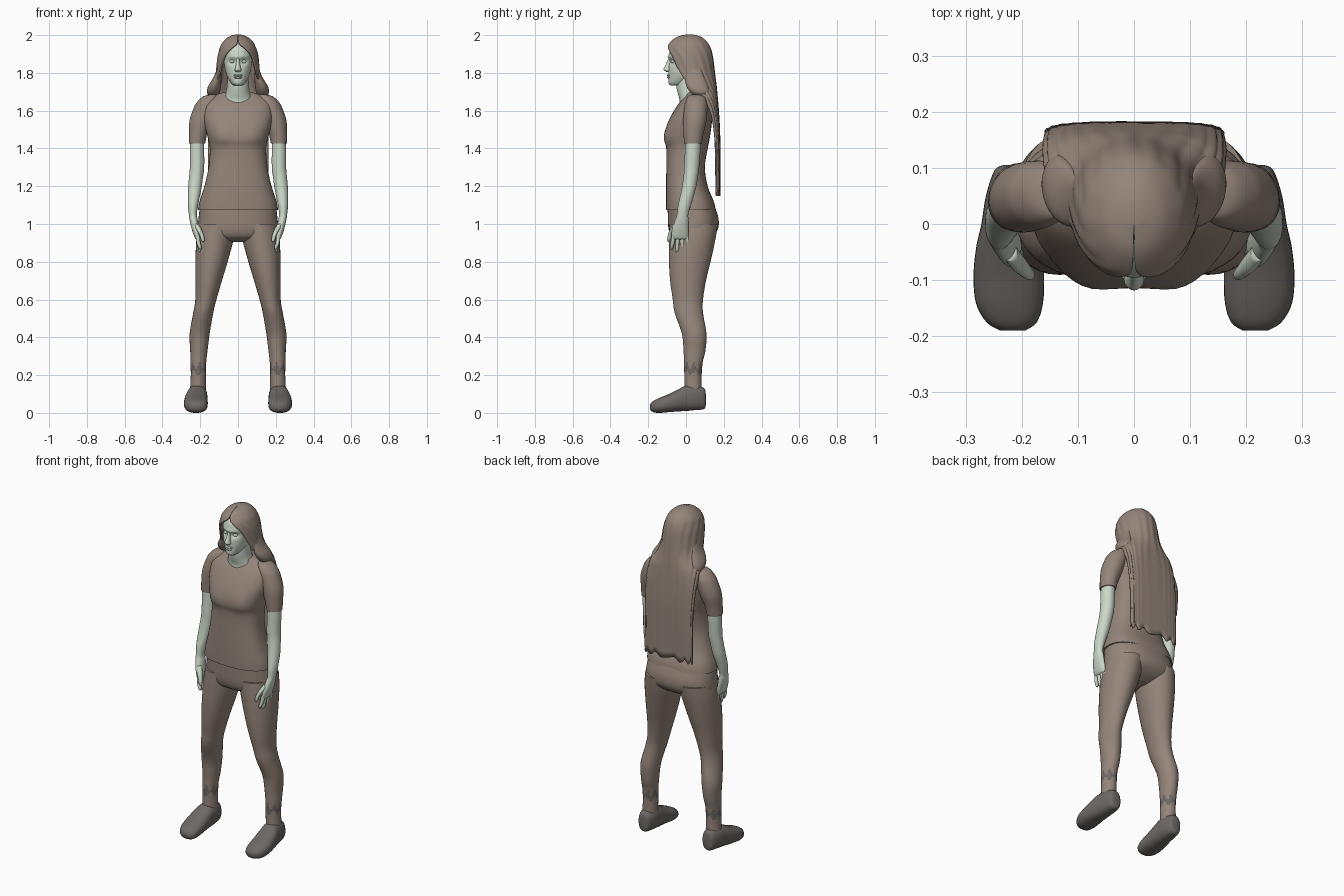
import bpy, bmesh, math
from mathutils import Vector


def material(name, rgb):
    m = bpy.data.materials.new(name)
    m.diffuse_color = (*rgb, 1)
    return m


CLOTH = material("warm brown", (0.30, 0.235, 0.195))
SKIN = material("pale green skin", (0.60, 0.68, 0.58))
DARK = material("dark grey", (0.155, 0.14, 0.13))


def smooth_rings(rings, steps):
    """Catmull-Rom interpolation between ring descriptions."""
    out, n = [], len(rings)
    for i in range(n - 1):
        a, b, c, d = (rings[max(0, min(n - 1, i + k))] for k in (-1, 0, 1, 2))
        for s in range(steps):
            t = s / steps
            out.append([0.5 * (2 * q + (r - p) * t + (2 * p - 5 * q + 4 * r - e) * t * t
                               + (3 * q - p - 3 * r + e) * t ** 3)
                        for p, q, r, e in zip(a, b, c, d)])
    return out + [list(rings[-1])]


def power(v, n):
    return math.copysign(abs(v) ** (2 / n), v)


def finish(name, bm, mats, mirror=False):
    bmesh.ops.recalc_face_normals(bm, faces=bm.faces)
    me = bpy.data.meshes.new(name)
    bm.to_mesh(me)
    bm.free()
    for m in mats:
        me.materials.append(m)
    ob = bpy.data.objects.new(name, me)
    bpy.context.collection.objects.link(ob)
    if mirror:
        ob.modifiers.new("mirror", 'MIRROR')
    return ob


def loft(name, rings, mats, mirror=False, axis='Z', n=2.0, segs=32, steps=4, rule=None, shape=None):
    """Closed skin over rings of (x, y, z, radius a, radius b)."""
    bm = bmesh.new()
    loops = []
    for x, y, z, a, b in smooth_rings(rings, steps):
        loop = []
        for k in range(segs):
            t = math.tau * k / segs
            u, v = max(a, 0.001) * power(math.cos(t), n), max(b, 0.001) * power(math.sin(t), n)
            loop.append(bm.verts.new((x + u, y + v, z) if axis == 'Z' else (x + u, y, z + v)))
        loops.append(loop)
    for lo, hi in zip(loops, loops[1:]):
        for k in range(segs):
            j = (k + 1) % segs
            bm.faces.new((lo[k], lo[j], hi[j], hi[k]))
    bm.faces.new(loops[0])
    bm.faces.new(loops[-1])
    if shape:
        for v in bm.verts:
            shape(v.co)
    if rule:
        for f in bm.faces:
            f.material_index = rule(f.calc_center_median())
    return finish(name, bm, mats, mirror)


def body(rows):
    """Centred rings from (z, half width, front y, back y)."""
    return [(0, (f + b) / 2, z, w, (b - f) / 2) for z, w, f, b in rows]


def ball(name, mat, centre, size, mirror=False):
    bm = bmesh.new()
    bmesh.ops.create_uvsphere(bm, u_segments=16, v_segments=10, radius=1)
    for v in bm.verts:
        v.co = Vector(centre) + Vector(c * s for c, s in zip(v.co, size))
    return finish(name, bm, [mat], mirror)


# Shirt
def bust(co):
    for s in (-1, 1):
        d = ((co.x - s * 0.085) / 0.055) ** 2 + ((co.z - 1.465) / 0.05) ** 2
        if co.y < 0:
            co.y -= 0.012 * math.exp(-d)


loft("shirt", body([
    (1.075, .212, -.105, .157), (1.12, .204, -.106, .147), (1.2, .178, -.106, .115),
    (1.3, .156, -.104, .10), (1.4, .149, -.104, .115), (1.45, .158, -.112, .125),
    (1.52, .176, -.102, .135), (1.58, .185, -.075, .14), (1.64, .18, -.037, .138),
    (1.675, .14, -.005, .13), (1.695, .085, .0, .115)]), [CLOTH], n=2.5, segs=48, shape=bust)
loft("sleeve", [
    (.13, .055, 1.685, .02, .03), (.145, .055, 1.675, .04, .045), (.158, .053, 1.65, .055, .056),
    (.17, .052, 1.62, .062, .061), (.195, .047, 1.55, .061, .062), (.211, .04, 1.48, .049, .053),
    (.217, .037, 1.425, .043, .047)], [CLOTH], True)

# Trousers with ragged dark sock bands
loft("hips", body([
    (1.1, .2, -.097, .15), (1.03, .209, -.096, .172), (.97, .211, -.092, .168),
    (.93, .18, -.075, .13), (.905, .05, -.03, .08)]), [CLOTH], n=2.3, segs=40)


def sock(c):
    t = math.atan2(c.y - .037, c.x - .21)
    return int(.212 + .012 * math.sin(5 * t) < c.z < .25 + .018 * math.sin(7 * t + 1))


loft("leg", [
    (.112, .04, 1.0, .097, .128), (.122, .033, .92, .099, .123), (.14, .02, .8, .085, .11),
    (.155, .011, .7, .07, .095), (.17, .01, .6, .056, .08), (.184, .015, .53, .053, .075),
    (.203, .043, .42, .053, .065), (.207, .045, .33, .046, .058), (.21, .039, .27, .042, .05),
    (.21, .037, .2, .04, .046), (.212, .037, .12, .042, .046)],
    [CLOTH, DARK], True, steps=6, segs=40, rule=sock)

# Shoes, lofted from heel to toe
loft("shoe", [(x, y, (lo + hi) / 2, w, (hi - lo) / 2) for y, x, w, lo, hi in [
    (.105, .213, .02, .04, .1), (.095, .213, .036, .02, .132), (.05, .214, .05, .015, .146),
    (0, .217, .055, .01, .145), (-.04, .221, .06, .008, .125), (-.09, .223, .063, .004, .1),
    (-.14, .222, .06, 0, .08), (-.175, .218, .045, .004, .062), (-.19, .216, .022, .018, .046)]],
    [DARK], True, axis='Y', n=2.4)

# Arms and hands
loft("arm", [
    (.215, .037, 1.46, .036, .04), (.217, .036, 1.4, .038, .041), (.217, .03, 1.3, .038, .04),
    (.222, .025, 1.25, .037, .038), (.23, .013, 1.18, .035, .037), (.238, -.008, 1.1, .027, .034),
    (.239, -.018, 1.05, .021, .03), (.234, -.022, 1.02, .022, .036), (.224, -.03, .97, .02, .044),
    (.215, -.032, .93, .015, .045), (.212, -.031, .918, .008, .038)], [SKIN], True)
for i, (y, tip, bottom) in enumerate([(-.066, -.076, .865), (-.044, -.047, .85),
                                      (-.02, -.018, .855), (.003, .012, .872)]):
    loft("finger_%d" % (i + 1), [
        (.214, y, .94, .011, .011), (.209, (y + tip) / 2, .9, .0105, .0105),
        (.201, tip, bottom + .012, .009, .009), (.199, tip, bottom, .003, .003)],
        [SKIN], True, segs=12)
loft("thumb", [
    (.222, -.05, 1.0, .014, .016), (.206, -.07, .97, .014, .016), (.192, -.085, .94, .011, .012),
    (.186, -.091, .915, .009, .009), (.184, -.093, .906, .003, .003)], [SKIN], True, segs=14)

# Neck and head
loft("neck", [
    (0, .045, 1.62, .088, .08), (0, .037, 1.66, .08, .072), (0, .025, 1.69, .066, .068),
    (0, .015, 1.73, .058, .066), (0, .015, 1.79, .056, .066)], [SKIN])


def sockets(co):
    if co.y < 0:
        d = ((abs(co.x) - .031) / .018) ** 2 + ((co.z - 1.86) / .014) ** 2
        co.y += .014 * math.exp(-d)
        co.y -= .005 * math.exp(-((co.x / .05) ** 2 + ((co.z - 1.885) / .009) ** 2))


loft("head", body([
    (1.733, .02, -.08, -.02), (1.745, .036, -.092, .02), (1.78, .057, -.093, .06),
    (1.82, .069, -.093, .09), (1.86, .075, -.089, .105), (1.9, .077, -.09, .11),
    (1.94, .068, -.075, .105), (1.975, .04, -.035, .07)]),
    [SKIN], segs=72, steps=6, n=2.1, shape=sockets)
loft("nose", [
    (0, -.082, 1.88, .007, .01), (0, -.089, 1.85, .01, .016), (0, -.097, 1.825, .015, .02),
    (0, -.098, 1.815, .018, .019), (0, -.092, 1.806, .013, .013)], [SKIN], segs=16)
ball("eye", SKIN, (.031, -.068, 1.86), (.014, .013, .009), True)
ball("upper_lip", SKIN, (0, -.09, 1.787), (.025, .012, .006))
ball("lower_lip", SKIN, (0, -.089, 1.776), (.021, .012, .007))

# Long hair: a ridged shell open at the face, hanging into a flat back panel
# rows: z, half width, front y, back y, opening half angle, squareness
HAIR = [
    (1.998, .015, 0, .04, 1, 2), (1.985, .05, -.048, .08, 1, 2), (1.955, .08, -.084, .112, 4, 2),
    (1.925, .093, -.099, .127, 25, 2), (1.89, .102, -.1, .136, 42, 2),
    (1.85, .107, -.095, .142, 50, 2), (1.8, .112, -.08, .148, 58, 2),
    (1.76, .122, -.06, .153, 66, 2.1), (1.72, .143, -.03, .158, 76, 2.3),
    (1.68, .155, .03, .162, 84, 2.6), (1.6, .158, .085, .169, 90, 3),
    (1.5, .156, .12, .175, 90, 3), (1.4, .154, .133, .177, 90, 3), (1.16, .155, .14, .178, 90, 3)]
bm = bmesh.new()
COLS = 96
loops = []
for z, w, f, b, opening, n in smooth_rings(HAIR, 5):
    loop = []
    for k in range(COLS + 1):
        s = k / COLS
        phi = math.radians(opening + (360 - 2 * opening) * s)
        ridge = 1 + .012 * math.sin(s * math.tau * 12) * min(1, (2 - z) * 12)
        ragged = .012 * math.sin(s * 37) * max(0, (1.3 - z) / .14)
        loop.append(bm.verts.new((w * ridge * power(math.sin(phi), n),
                                  (f + b) / 2 - (b - f) / 2 * ridge * power(math.cos(phi), n),
                                  z + ragged)))
    loops.append(loop)
for lo, hi in zip(loops, loops[1:]):
    for k in range(COLS):
        bm.faces.new((lo[k], lo[k + 1], hi[k + 1], hi[k]))
bm.faces.new(loops[0])
hair = finish("hair", bm, [CLOTH])
solid = hair.modifiers.new("thickness", 'SOLIDIFY')
solid.thickness, solid.offset = .01, 0

# Loose locks resting on the shoulders
loft("shoulder_lock", [
    (.098, .04, 1.84, .008, .03), (.108, .045, 1.78, .02, .05), (.124, .06, 1.73, .034, .058),
    (.13, .075, 1.695, .034, .05), (.125, .085, 1.675, .02, .03)], [CLOTH], True)

# Smooth shading with sharp hems
for ob in bpy.context.collection.objects:
    ob.select_set(True)
    bpy.context.view_layer.objects.active = ob
bpy.ops.object.shade_smooth_by_angle(angle=math.radians(50))
